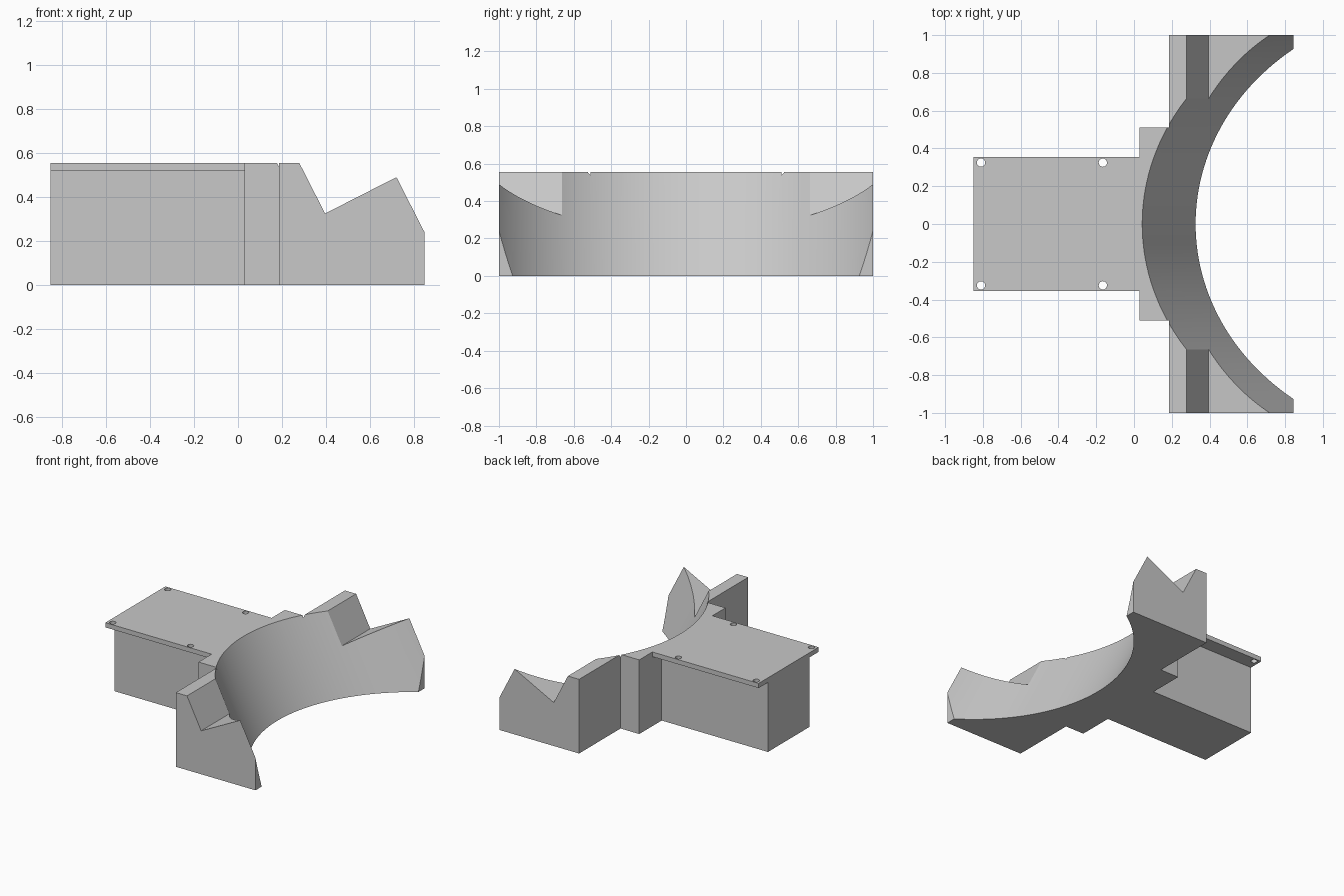
import bpy
from math import radians
from mathutils import Matrix, Vector

cube = bpy.data.objects.get("Cube")
if cube:
    bpy.data.objects.remove(cube, do_unlink=True)

HEIGHT = 0.555
PLATE_BASE = 0.52
TILT = radians(-27)

grey = bpy.data.materials.new("plain grey")
grey.use_nodes = True
colour = (0.58, 0.58, 0.58, 1)
grey.diffuse_color = colour
grey.node_tree.nodes["Principled BSDF"].inputs["Base Color"].default_value = colour


def box(name, x0, x1, half_y, z0, z1):
    bpy.ops.mesh.primitive_cube_add(size=1)
    ob = bpy.context.object
    ob.name = name
    ob.data.transform(Matrix.Translation(((x0 + x1) / 2, 0, (z0 + z1) / 2))
                      @ Matrix.Diagonal((x1 - x0, half_y * 2, z1 - z0, 1)))
    ob.data.materials.append(grey)
    return ob


def cylinder(name, radius, depth, sides, location, tilt=0):
    bpy.ops.mesh.primitive_cylinder_add(vertices=sides, radius=radius, depth=depth,
                                        location=location, rotation=(0, tilt, 0))
    ob = bpy.context.object
    ob.name = name
    ob.data.materials.append(grey)
    return ob


def combine(target, tool, operation):
    """Apply one boolean, then discard the tool."""
    tool.hide_render = True
    mod = target.modifiers.new(tool.name, 'BOOLEAN')
    mod.object, mod.operation, mod.solver = tool, operation, 'EXACT'
    bpy.context.view_layer.update()
    graph = bpy.context.evaluated_depsgraph_get()
    mesh = bpy.data.meshes.new_from_object(target.evaluated_get(graph))
    target.modifiers.clear()
    target.data = mesh
    bpy.data.objects.remove(tool, do_unlink=True)


# Solid body: wide cradle, stepped shoulder, pedestal and mounting plate
body = box("cradle_bracket", 0.185, 0.845, 1.0, 0, HEIGHT)
combine(body, box("shoulder", 0.03, 0.3, 0.51, 0, HEIGHT), 'UNION')
combine(body, box("pedestal", -0.85, 0.1, 0.245, 0, PLATE_BASE + 0.01), 'UNION')
combine(body, box("mounting_plate", -0.85, 0.1, 0.355, PLATE_BASE, HEIGHT), 'UNION')

# Large tilted round seat
combine(body, cylinder("seat_cutter", 1.16, 4, 192, (1.628, 0, 0), TILT), 'DIFFERENCE')

# Tilted V channel across both arms
channel = box("channel_cutter", 0, 1, 1.5, 0, 1)
channel.rotation_euler.y = TILT
channel.location = Vector((0.395, 0, 0.325))
combine(body, channel, 'DIFFERENCE')

# Screw holes in the plate corners
for x in (-0.81, -0.165):
    for y in (-0.325, 0.325):
        combine(body, cylinder("hole_cutter", 0.022, 0.2, 24, (x, y, HEIGHT)), 'DIFFERENCE')

body.data.materials.clear()
body.data.materials.append(grey)
for face in body.data.polygons:
    face.material_index = 0
bpy.ops.object.select_all(action='DESELECT')
body.select_set(True)
bpy.context.view_layer.objects.active = body
bpy.ops.object.shade_smooth_by_angle(angle=radians(20))
